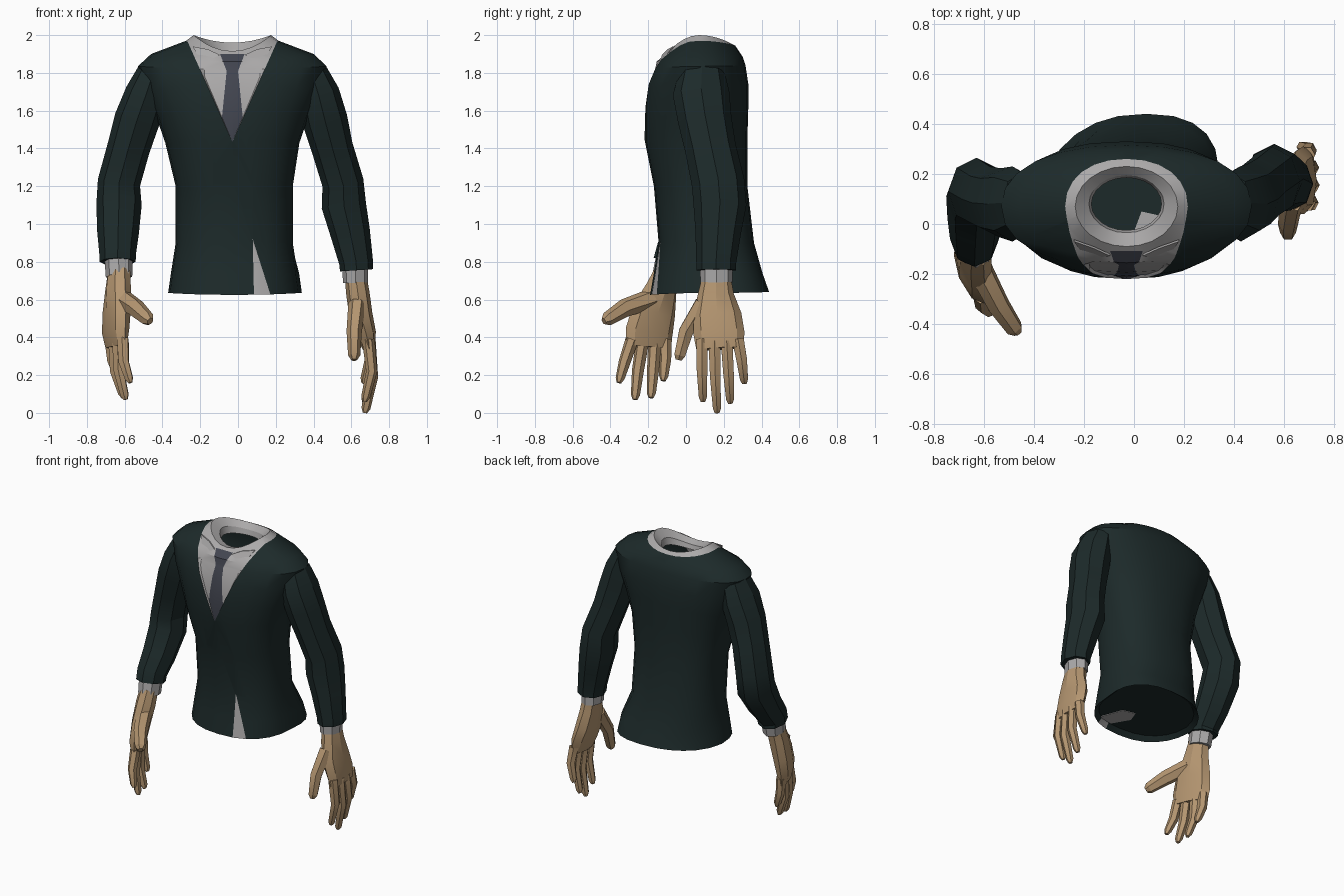
import bpy, bmesh, math
from mathutils import Vector

if "Cube" in bpy.data.objects:
    bpy.data.objects.remove(bpy.data.objects["Cube"])

def material(name, rgb):
    m = bpy.data.materials.new(name)
    m.diffuse_color = (*rgb, 1)
    m.use_nodes = True
    m.node_tree.nodes["Principled BSDF"].inputs["Base Color"].default_value = m.diffuse_color
    return m

JACKET = material("dark green cloth", (0.012, 0.023, 0.023))
SHIRT = material("light grey cloth", (0.41, 0.40, 0.40))
TIE = material("slate tie", (0.055, 0.06, 0.08))
SKIN = material("tan skin", (0.46, 0.305, 0.165))

def finish(bm, name, mats, angle=25):
    me = bpy.data.meshes.new(name)
    bm.to_mesh(me)
    bm.free()
    ob = bpy.data.objects.new(name, me)
    bpy.context.collection.objects.link(ob)
    for m in mats:
        me.materials.append(m)
    bpy.ops.object.select_all(action='DESELECT')
    ob.select_set(True)
    bpy.context.view_layer.objects.active = ob
    bpy.ops.object.shade_smooth_by_angle(angle=math.radians(angle))
    return ob

def bridge(bm, r0, r1, mat=0):
    n = len(r0)
    for i in range(n):
        j = (i + 1) % n
        bm.faces.new((r0[i], r0[j], r1[j], r1[i])).material_index = mat

def sweep(name, mat, stations, sides=8, wide=(0, 1, 0)):
    """Tube through (x, y, z, thickness radius, width radius) stations."""
    bm = bmesh.new()
    pts = [Vector(s[:3]) for s in stations]
    rings = []
    for k, s in enumerate(stations):
        t = (pts[min(k + 1, len(pts) - 1)] - pts[max(k - 1, 0)]).normalized()
        u = Vector(wide)
        u = (u - t * u.dot(t)).normalized()
        v = t.cross(u)
        rings.append([bm.verts.new(pts[k] + v * s[3] * math.cos(a) + u * s[4] * math.sin(a))
                      for a in (2 * math.pi * i / sides for i in range(sides))])
    for r0, r1 in zip(rings, rings[1:]):
        bridge(bm, r0, r1)
    bm.faces.new(rings[0])
    bm.faces.new(rings[-1])
    bmesh.ops.recalc_face_normals(bm, faces=bm.faces)
    return finish(bm, name, [mat])

def inside(f, poly, ymax):
    c = f.calc_center_median()
    if c.y > ymax:
        return False
    signs = []
    for (x0, z0), (x1, z1) in zip(poly, poly[1:] + poly[:1]):
        signs.append((x1 - x0) * (c.z - z0) - (z1 - z0) * (c.x - x0) > 0)
    return all(signs) or not any(signs)

def paint(bm, poly, mat, ymax=-0.06):
    """Cut a convex front-view outline into the front surface and colour it."""
    xs, zs = [p[0] for p in poly], [p[1] for p in poly]
    for (x0, z0), (x1, z1) in zip(poly, poly[1:] + poly[:1]):
        fs = [f for f in bm.faces if min(v.co.y for v in f.verts) < ymax
              and min(v.co.x for v in f.verts) < max(xs) and max(v.co.x for v in f.verts) > min(xs)
              and min(v.co.z for v in f.verts) < max(zs) and max(v.co.z for v in f.verts) > min(zs)]
        geom = set(fs)
        for f in fs:
            geom.update(f.edges)
            geom.update(f.verts)
        bmesh.ops.bisect_plane(bm, geom=list(geom), dist=1e-5, plane_co=(x0, 0, z0),
                               plane_no=(z1 - z0, 0, x0 - x1))
    for f in bm.faces:
        if inside(f, poly, ymax):
            f.material_index = mat

# Torso: half width, front y, back y, z at front, side and back, roundness
RINGS = [
    (.32, -.165, .41, .66, .66, .66, .85),
    (.35, -.19, .44, .625, .635, .64, .85),
    (.335, -.17, .405, .74, .74, .74, .85),
    (.31, -.145, .36, .90, .90, .90, .85),
    (.31, -.17, .325, 1.20, 1.20, 1.20, .85),
    (.355, -.22, .325, 1.45, 1.43, 1.45, .85),
    (.40, -.22, .33, 1.62, 1.56, 1.62, .85),
    (.455, -.205, .33, 1.74, 1.70, 1.74, .85),
    (.50, -.175, .315, 1.82, 1.835, 1.84, .9),
    (.43, -.155, .30, 1.86, 1.90, 1.885, .92),
    (.245, -.12, .26, 1.89, 1.97, 1.945, .92),
    (.205, -.09, .23, 1.915, 2.0, 1.96, 1),
    (.15, -.035, .195, 1.90, 1.95, 1.925, 1),
    (.14, -.025, .185, 1.87, 1.90, 1.89, 1),
]
N, NECK = 24, 10
bm = bmesh.new()
rings = []
for k, (rx, y0, y1, zf, zs, zb, e) in enumerate(RINGS):
    ring = []
    cx = -.02 if k < 5 else -.03
    for i in range(N):
        a = 2 * math.pi * i / N
        c, s = math.cos(a), math.sin(a)
        x = cx + rx * math.copysign(abs(c) ** e, c)
        y = (y0 + y1) / 2 + (y1 - y0) / 2 * math.copysign(abs(s) ** e, s)
        z = zs + ((zb if s > 0 else zf) - zs) * s * s
        if k < 3 and s > 0:                     # coat tail swings to one side
            x += .07 * s
        ring.append(bm.verts.new((x, y, z)))
    rings.append(ring)
for k in range(len(rings) - 1):
    bridge(bm, rings[k], rings[k + 1], 1 if k >= NECK else 0)
bm.faces.new(rings[0][::-1])

# Shirt front, necktie and the open front vent
paint(bm, [(-.28, 1.995), (-.03, 1.435), (.22, 1.995)], 1, 0.07)
paint(bm, [(-.095, 1.90), (-.06, 1.81), (0, 1.81), (.035, 1.90)], 2)
paint(bm, [(-.06, 1.81), (-.085, 1.565), (-.03, 1.435), (.025, 1.565), (0, 1.81)], 2)
paint(bm, [(.078, .92), (.085, .60), (.18, .60)], 1)

# Shirt sits slightly behind the lapels
for v in bm.verts:
    if 1.5 < v.co.z < 1.85 and v.co.y < -.1 and all(f.material_index for f in v.link_faces):
        v.co.y += .012
finish(bm, "jacket_torso", [JACKET, SHIRT, TIE])

# Shirt collar points, lying on the shirt front
for side, s in (("left", -1), ("right", 1)):
    bm = bmesh.new()
    loops = [[bm.verts.new((-.03 + s * x, y + d, z)) for x, y, z in
              ((.065, -.120, 1.895), (.16, -.130, 1.85), (.21, -.062, 1.94), (.13, -.09, 1.925))]
             for d in (0, -.008)]
    bridge(bm, *loops)
    bm.faces.new(loops[0])
    bm.faces.new(loops[1])
    bmesh.ops.recalc_face_normals(bm, faces=bm.faces)
    finish(bm, side + "_collar_point", [SHIRT])

# Shirt tail showing under the hem
bm = bmesh.new()
tail = [(0, -.03), (.03, .05), (.12, .03), (.18, -.13), (.07, -.15)]
low = [bm.verts.new((x, y, .656)) for x, y in tail]
top = [bm.verts.new((x, y, .664)) for x, y in tail]
bridge(bm, low, top)
bm.faces.new(low)
bm.faces.new(top)
bmesh.ops.recalc_face_normals(bm, faces=bm.faces)
finish(bm, "shirt_tail", [SHIRT])

# Sleeves
sweep("left_sleeve", JACKET, [
    (-.445, .085, 1.81, .085, .12), (-.485, .08, 1.69, .112, .15), (-.535, .085, 1.55, .12, .138),
    (-.58, .10, 1.40, .113, .13), (-.63, .13, 1.22, .113, .135), (-.63, .11, 1.10, .12, .135),
    (-.635, .02, .95, .11, .115), (-.637, -.058, .85, .098, .105), (-.637, -.068, .80, .095, .105)])
sweep("right_sleeve", JACKET, [
    (.385, .085, 1.81, .085, .12), (.425, .08, 1.69, .112, .15), (.46, .10, 1.55, .12, .142),
    (.50, .13, 1.40, .11, .135), (.555, .17, 1.22, .11, .14), (.56, .18, 1.10, .118, .14),
    (.595, .17, .95, .105, .12), (.625, .16, .80, .09, .106), (.628, .16, .755, .088, .105)])

# Shirt cuffs
sweep("left_cuff", SHIRT, [(-.632, -.075, .82, .075, .085), (-.63, -.095, .72, .07, .084)])
sweep("right_cuff", SHIRT, [(.62, .16, .80, .07, .088), (.622, .162, .69, .066, .085)])

# Palms
LEFT_WIDE = (.4, -1, 0)
sweep("left_palm", SKIN, [
    (-.63, -.10, .75, .06, .072), (-.635, -.13, .66, .065, .09), (-.642, -.17, .54, .062, .125),
    (-.648, -.195, .43, .055, .135), (-.645, -.2, .35, .036, .125)], wide=LEFT_WIDE)
sweep("right_palm", SKIN, [
    (.623, .162, .72, .058, .076), (.635, .158, .63, .062, .095), (.65, .165, .52, .062, .128),
    (.678, .175, .42, .053, .135), (.695, .18, .34, .034, .125)])

# Fingers: knuckle, middle joint and tip
def digit(name, pts, wide, r=.034):
    pts = [Vector(p) for p in pts]
    tip = pts[2] + (pts[1] - pts[2]).normalized() * .025
    sweep(name, SKIN, [(*pts[0], r, r * 1.05), (*pts[1], r * .88, r * .95),
                       (*tip, r * .7, r * .72), (*pts[2], r * .35, r * .4)], 6, wide)

NAMES = ("index", "middle", "ring", "little")
LEFT = [((-.61, -.285, .39), (-.605, -.325, .27), (-.57, -.355, .16)),
        ((-.635, -.23, .38), (-.63, -.255, .22), (-.595, -.27, .07)),
        ((-.655, -.165, .38), (-.65, -.175, .22), (-.605, -.185, .08)),
        ((-.675, -.11, .39), (-.665, -.11, .28), (-.63, -.12, .17))]
RIGHT = [((.69, .085, .39), (.708, .085, .22), (.67, .09, .06)),
         ((.695, .15, .38), (.712, .155, .19), (.672, .165, 0)),
         ((.695, .215, .38), (.71, .225, .21), (.67, .235, .05)),
         ((.69, .275, .39), (.70, .295, .28), (.665, .31, .155))]
for n, lp, rp in zip(NAMES, LEFT, RIGHT):
    digit(f"left_{n}_finger", lp, LEFT_WIDE)
    digit(f"right_{n}_finger", rp, (0, 1, 0))

# Thumbs
digit("left_thumb", [(-.615, -.18, .605), (-.54, -.325, .555), (-.465, -.435, .485)],
      (.3, 0, 1), .052)
digit("right_thumb", [(.63, .09, .58), (.615, .0, .43), (.615, -.04, .28)], (0, 1, 0), .046)
